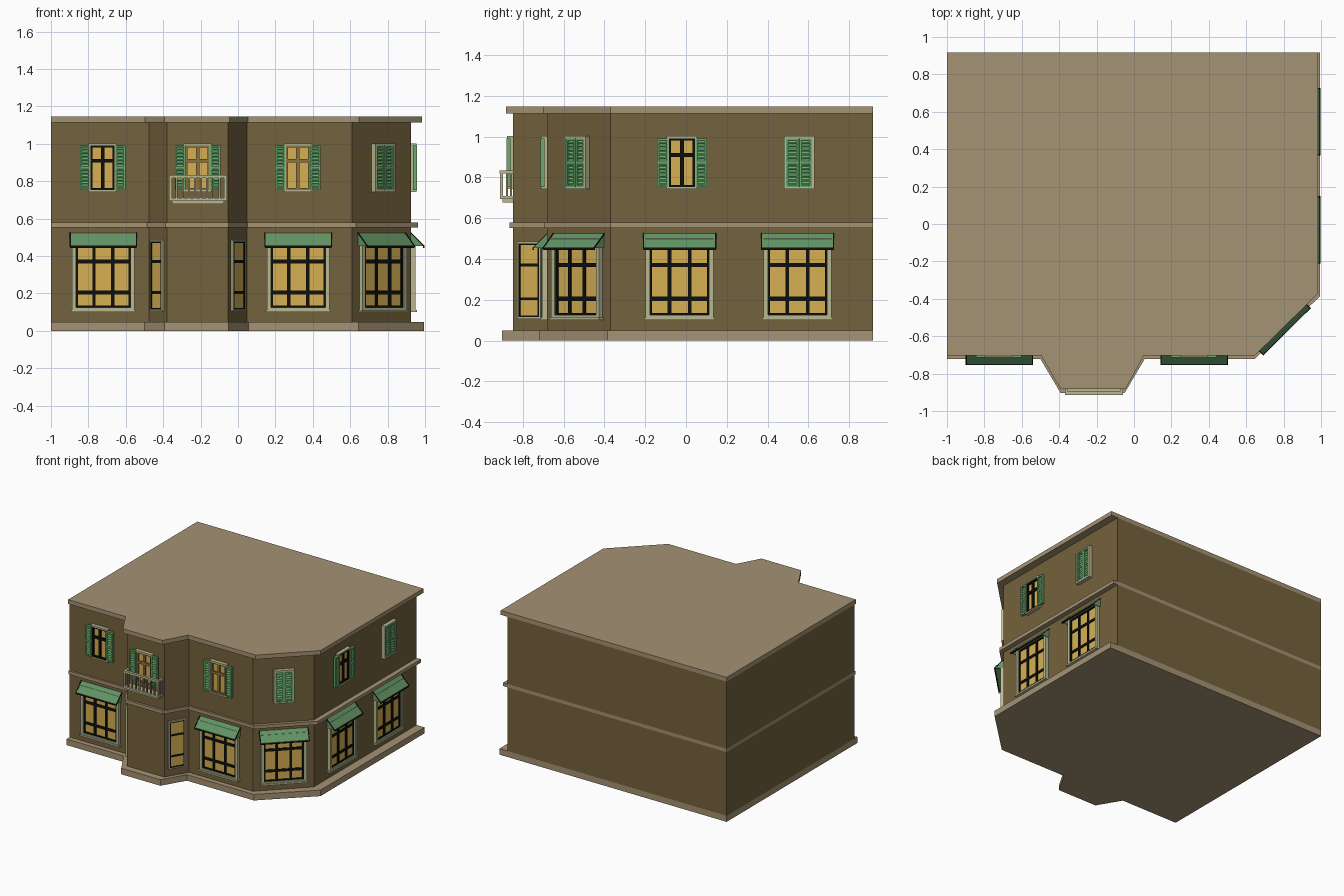
import bpy, bmesh, math
from mathutils import Vector, Matrix

if "Cube" in bpy.data.objects:
    bpy.data.objects.remove(bpy.data.objects["Cube"])


def mat(name, r, g, b):
    m = bpy.data.materials.new(name)
    lin = [((c / 255 + 0.055) / 1.055) ** 2.4 if c > 10 else c / 3294 for c in (r, g, b)]
    m.diffuse_color = (*lin, 1)
    m.use_nodes = True
    m.node_tree.nodes["Principled BSDF"].inputs["Base Color"].default_value = m.diffuse_color
    return m


WALL = mat("wall_brown", 116, 98, 61)
TRIM = mat("trim_tan", 165, 147, 116)
GLASS = mat("warm_glass", 214, 176, 84)
CREAM = mat("frame_cream", 186, 186, 146)
AWN = mat("awning_green", 98, 148, 102)
SHUT = mat("shutter_green", 104, 172, 110)
BLACK = mat("sash_black", 14, 14, 12)
BROWN = mat("sash_brown", 140, 114, 66)


def box(u0, u1, n0, n1, z0, z1):
    """Box in wall space: u along the wall, n outward, z up."""
    return ([(u0, -n0, z0), (u0, -n1, z0), (u0, -n1, z1), (u0, -n0, z1)], (u1 - u0, 0, 0))


def profile(pts, u0, u1):
    return ([(u0, -n, z) for n, z in pts], (u1 - u0, 0, 0))


def make(name, material, pieces, M=Matrix()):
    """One object from a list of prisms (outline, extrusion vector)."""
    bm = bmesh.new()
    for pts, vec in pieces:
        v = Vector(vec)
        a = [bm.verts.new(M @ Vector(p)) for p in pts]
        b = [bm.verts.new(M @ (Vector(p) + v)) for p in pts]
        bm.faces.new(a)
        bm.faces.new(b[::-1])
        for i in range(len(a)):
            j = (i + 1) % len(a)
            bm.faces.new((a[j], a[i], b[i], b[j]))
    bmesh.ops.recalc_face_normals(bm, faces=bm.faces)
    me = bpy.data.meshes.new(name)
    bm.to_mesh(me)
    bm.free()
    me.materials.append(material)
    ob = bpy.data.objects.new(name, me)
    bpy.context.collection.objects.link(ob)


def ring(u0, u1, z0, z1, w, n0, n1):
    """Rectangular frame of four bars."""
    return [box(u0, u0 + w, n0, n1, z0, z1), box(u1 - w, u1, n0, n1, z0, z1),
            box(u0 + w, u1 - w, n0, n1, z0, z0 + w), box(u0 + w, u1 - w, n0, n1, z1 - w, z1)]


# storeys and horizontal trim: flush at left and back, stepped out at front and right
def footprint(yf, yb, xs, xc, xr, yc):
    return [(-1, .918), (-1, yf), (xs[0], yf), (xs[1], yb), (xs[2], yb), (xs[3], yf),
            (xc, yf), (xr, yc), (xr, .918)]


def slab(name, material, fp, z0, z1):
    make(name, material, [([(x, y, z0) for x, y in fp], (0, 0, z1 - z0))])


walls = footprint(-.682, -.849, (-.476, -.38, -.053, .048), .61, .925, -.37)
slab("lower_storey", WALL, walls, .048, .553)
slab("upper_storey", WALL, walls, .58, 1.113)
slab("base_plinth", TRIM, footprint(-.722, -.903, (-.5, -.393, -.05, .057), .645, .995, -.386), 0, .048)
slab("middle_band", TRIM, footprint(-.697, -.867, (-.487, -.387, -.05, .052), .63, .963, -.37), .553, .58)
slab("roof_slab", TRIM, footprint(-.702, -.882, (-.497, -.393, -.045, .053), .647, .985, -.37), 1.113, 1.147)


def place(x, y, deg=0):
    return Matrix.Translation((x, y, 0)) @ Matrix.Rotation(math.radians(deg), 4, 'Z')


# shop windows with awnings
def shop_window(tag, M):
    make(tag + "_frame", CREAM, ring(-.167, .167, .103, .5, .022, 0, .025)
         + [box(-.174, .174, 0, .032, .1, .113)], M)
    make(tag + "_glass", GLASS, [box(-.145, .145, 0, .008, .125, .478)], M)
    bars = ring(-.147, .147, .123, .48, .012, .004, .016)
    bars += [box(u - .009, u + .009, .004, .015, .13, .47) for u in (-.05, .05)]
    bars += [box(-.14, .14, .004, .014, z - .01, z + .01) for z in (.205, .371)]
    make(tag + "_sash", BLACK, bars, M)
    w = .178
    sheet = [(0, .524), (.068, .456), (.068, .449), (0, .517)]
    tri = [(0, .52), (.066, .453), (0, .453)]
    make(tag + "_awning", AWN, [profile(sheet, -w, w), profile(tri, -w + .002, -w + .006),
                                profile(tri, w - .006, w - .002)], M)
    edge = [(0, .527), (.071, .456), (.071, .449), (0, .52)]
    make(tag + "_awning_rim", BLACK, [box(-w, w, .064, .071, .444, .453),
                                      profile(edge, -w - .002, -w + .004),
                                      profile(edge, w - .004, w + .002)], M)


corner = place(.768, -.526, 44.7)
for tag, M in (("shop_left", place(-.72, -.682)), ("shop_middle", place(.322, -.682)),
               ("shop_corner", corner), ("shop_side", place(.925, -.031, 90)),
               ("shop_rear", place(.925, .547, 90))):
    shop_window(tag, M)

# narrow windows on the slanted bay sides
for tag, M in (("bay_left", place(-.43, -.7655, -60.1)), ("bay_right", place(-.0025, -.7655, 58.8))):
    make(tag + "_frame", CREAM, ring(-.067, .067, .106, .486, .009, 0, .012), M)
    make(tag + "_glass", GLASS, [box(-.058, .058, 0, .006, .115, .477)], M)
    make(tag + "_sash", BLACK, ring(-.059, .059, .114, .478, .009, .002, .01)
         + [box(-.055, .055, .002, .009, z - .007, z + .007) for z in (.205, .371)], M)


# louvred shutter leaf
def shutter(u0, u1, n):
    z0, z1, w = .752, .992, .01
    out = [box(u0, u1, n, n + .008, z0, z1)] + ring(u0, u1, z0, z1, w, n + .006, n + .02)
    out.append(box(u0, u1, n + .006, n + .019, .866, .878))
    for k in range(12):
        z = z0 + .014 + k * .0182
        out.append(profile([(n + .006, z + .012), (n + .017, z), (n + .017, z + .005),
                            (n + .006, z + .017)], u0 + w, u1 - w))
    return out


# upper windows, with open or closed shutters
def upper_window(tag, M, sash=None):
    make(tag + "_frame", CREAM, ring(-.075, .075, .742, 1.003, .011, 0, .029), M)
    if sash is None:
        make(tag + "_shutters", SHUT, shutter(-.064, -.001, .004) + shutter(.001, .064, .004), M)
        return
    make(tag + "_glass", GLASS, [box(-.064, .064, 0, .008, .753, .992)], M)
    make(tag + "_sash", sash, ring(-.066, .066, .751, .994, .013, .004, .022)
         + [box(-.009, .009, .004, .02, .76, .985), box(-.06, .06, .004, .02, .9, .92)], M)
    make(tag + "_shutters", SHUT, shutter(-.122, -.066, .011) + shutter(.066, .122, .011), M)


upper_window("upper_left", place(-.724, -.682), BLACK)
upper_window("upper_bay", place(-.216, -.849), BROWN)
upper_window("upper_middle", place(.32, -.682), BROWN)
upper_window("upper_corner", corner)
upper_window("upper_side", place(.925, -.02, 90), BLACK)
upper_window("upper_rear", place(.925, .555, 90))

# balcony on the bay
B = place(-.214, -.849)
make("balcony_floor", CREAM, [box(-.155, .155, 0, .064, .694, .71),
                              box(-.14, .14, 0, .052, .678, .694)], B)
make("balcony_rail", CREAM, [box(-.155, .155, .046, .066, .818, .834)]
     + [box(s * .147 - .008, s * .147 + .008, 0, .05, .818, .834) for s in (-1, 1)]
     + [box(s * .147 - .007, s * .147 + .007, .048, .063, .71, .818) for s in (-1, 1)], B)
balusters = [box(-.147 + k * .0327 - .005, -.147 + k * .0327 + .005, .051, .061, .71, .818)
             for k in range(1, 9)]
balusters += [box(s * .147 - .005, s * .147 + .005, n - .005, n + .005, .71, .818)
              for s in (-1, 1) for n in (.01, .03)]
make("balcony_balusters", TRIM, balusters, B)
